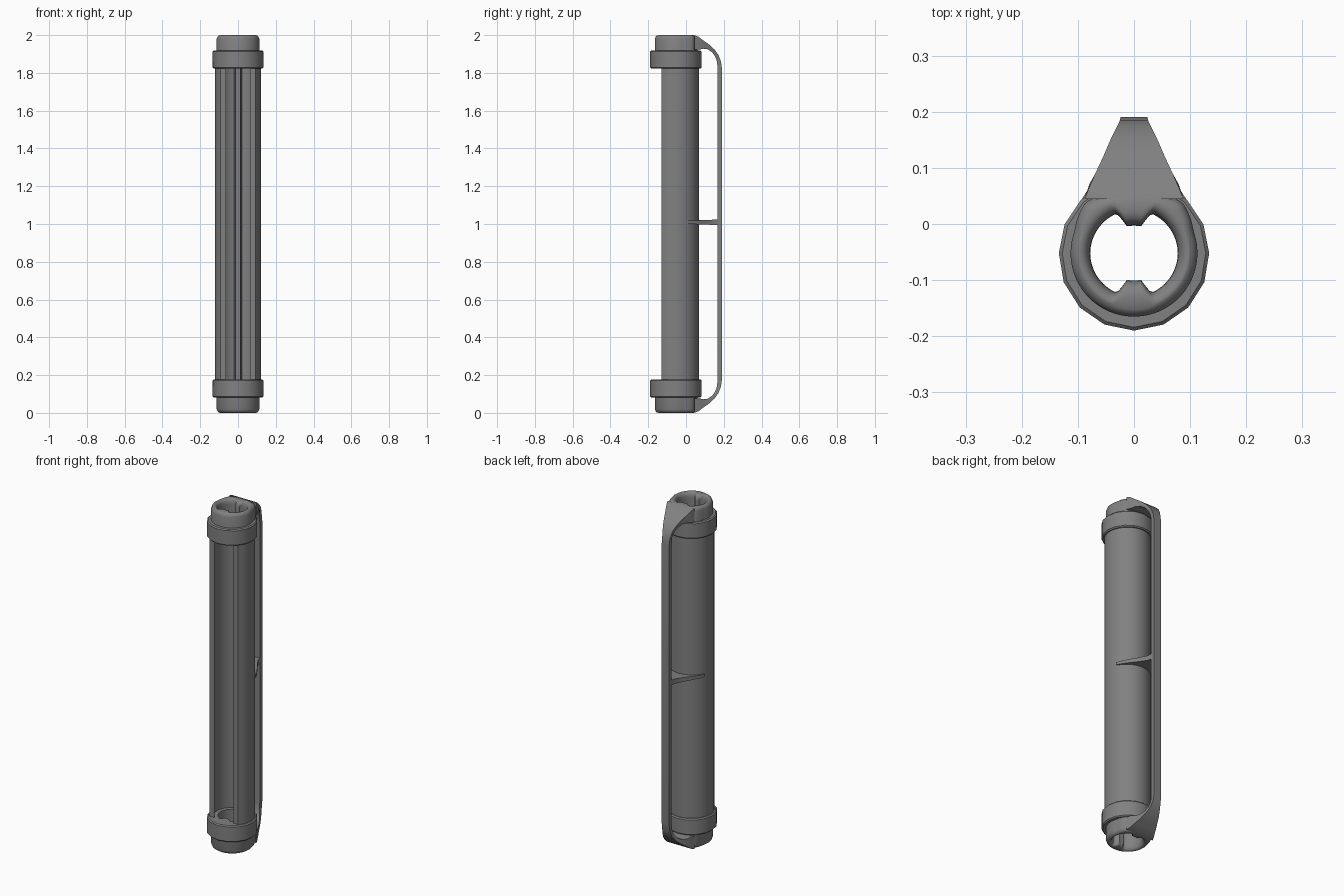
import bpy, bmesh, math

if "Cube" in bpy.data.objects:
    bpy.data.objects.remove(bpy.data.objects["Cube"])

CY = -0.052   # tube axis in y
TAU = 2 * math.pi

# dark grey metal
METAL = bpy.data.materials.new("dark_grey")
METAL.diffuse_color = (0.22, 0.22, 0.22, 1)
METAL.use_nodes = True
METAL.node_tree.nodes["Principled BSDF"].inputs["Base Color"].default_value = METAL.diffuse_color


def make(name, verts, faces, mirror=False, angle=35):
    """Mesh object with its origin at mid height (z = 1)."""
    me = bpy.data.meshes.new(name)
    me.from_pydata(verts, [], faces)
    bm = bmesh.new()
    bm.from_mesh(me)
    bmesh.ops.recalc_face_normals(bm, faces=bm.faces)
    bm.to_mesh(me)
    bm.free()
    me.materials.append(METAL)
    ob = bpy.data.objects.new(name, me)
    bpy.context.collection.objects.link(ob)
    ob.location.z = 1
    if mirror:
        m = ob.modifiers.new("Mirror", 'MIRROR')
        m.use_axis = (False, False, True)
    bpy.ops.object.select_all(action='DESELECT')
    bpy.context.view_layer.objects.active = ob
    ob.select_set(True)
    bpy.ops.object.shade_smooth_by_angle(angle=math.radians(angle))
    return ob


def loft(rings, loop=False):
    """Skin between rings of equal length; loop joins last to first."""
    n, k = len(rings[0]), len(rings)
    verts = [p for r in rings for p in r]
    faces = []
    for i in range(k if loop else k - 1):
        for j in range(n):
            a, b = i * n, ((i + 1) % k) * n
            faces.append((a + j, a + (j + 1) % n, b + (j + 1) % n, b + j))
    if not loop:
        faces += [tuple(range(n)), tuple(range((k - 1) * n, k * n))]
    return verts, faces


def ring(radius, z, n):
    pts = []
    for i in range(n):
        a = -math.pi / 2 + TAU * i / n
        r = radius(a)
        pts.append((r * math.cos(a), CY + r * math.sin(a), z))
    return pts


def cap_outer(a):
    # round, with shoulders where the bracket leaves the cap
    d = abs(abs(a - math.pi / 2) - math.radians(44))
    return 0.113 + 0.012 * max(0, 1 - d / 0.45)


def cap_inner(a, grow=0.0):
    # oval bore with a rib at the front and the back; grow widens it evenly
    d = math.acos(min(1, abs(math.sin(a))))
    t = min(1, max(0, (d - 0.24) / 0.2))
    t = t * t * (3 - 2 * t)
    rib = 0.049 + grow * 1.3
    return rib + t * (0.078 + grow - 0.001 * abs(math.sin(a)) - rib)


# end caps: hollow with a rounded lip
outer = [(0, 0.822), (0, 0.98), (0.005, 0.993), (0.013, 0.999)]
inner = [(0.019, 1.0), (0.011, 0.997), (0.005, 0.99), (0.001, 0.978),
         (0, 0.965), (0, 0.822)]
rings = [ring(lambda a, t=t: cap_outer(a) - t, z, 96) for t, z in outer]
rings += [ring(lambda a, t=t: cap_inner(a, t), z, 96) for t, z in inner]
make("end_cap", *loft(rings, True), mirror=True, angle=50)

# collars between caps and tube
profile = [(0, 0.828), (0, 0.912), (0.006, 0.918), (0.036, 0.918),
           (0.036, 0.822), (0.006, 0.822)]
rings = [ring(lambda a, t=t: 0.134 + 0.004 * max(0, -math.sin(a)) - t, z, 16)
         for t, z in profile]
make("collar", *loft(rings, True), mirror=True, angle=40)

# main tube: open at the front, with a rib along the inside of the back
outline = []
a0, a1 = math.asin(-0.078 / 0.121), math.asin(-0.078 / 0.1)
for i in range(33):
    a = a0 + (math.pi - 2 * a0) * i / 32
    outline.append((0.121 * math.cos(a), CY + 0.121 * math.sin(a)))
half = []
for i in range(15):
    a = a1 + (math.radians(78) - a1) * i / 14
    half.append((0.1 * math.cos(a), CY + 0.1 * math.sin(a)))
half += [(0.016, 0.02), (0.012, 0.0)]
outline += [(-x, y) for x, y in half] + half[::-1]
make("open_tube", *loft([[(x, y, z) for x, y in outline] for z in (-0.85, 0.85)]))

# back bracket: (outer y, outer z, inner y, inner z, outer half width)
stations = [(0.045, 0.999, 0.045, 0.925, 0.088), (0.065, 0.992, 0.07, 0.922, 0.08),
            (0.09, 0.973, 0.09, 0.928, 0.069), (0.12, 0.952, 0.115, 0.925, 0.055),
            (0.15, 0.925, 0.138, 0.91, 0.042), (0.172, 0.895, 0.154, 0.887, 0.031),
            (0.185, 0.86, 0.164, 0.86, 0.025), (0.191, 0.82, 0.168, 0.82, 0.024),
            (0.191, 0.0, 0.168, 0.0, 0.024)]
rings = [[(-w, oy, oz), (w, oy, oz), (w, iy, iz), (-w, iy, iz)]
         for oy, oz, iy, iz, w in stations]
verts, faces = loft(rings)
faces.pop()   # open at the mirror plane
make("back_bracket", verts, faces, mirror=True)

# middle brace: flared web hugging the back of the tube
half = [(0.024, 0.175), (0.03, 0.145), (0.05, 0.11), (0.08, 0.065),
        (0.105, 0.025), (0.118, -0.005)]
arc = [(0.112 * math.cos(math.radians(d)), CY + 0.112 * math.sin(math.radians(d)))
       for d in range(28, 153, 12)]
outline = half + arc + [(-x, y) for x, y in half[::-1]]
make("middle_brace", *loft([[(x, y, 0.009 + s * (0.008 + 0.04 * max(0, y)))
                             for x, y in outline] for s in (-1, 1)]))
